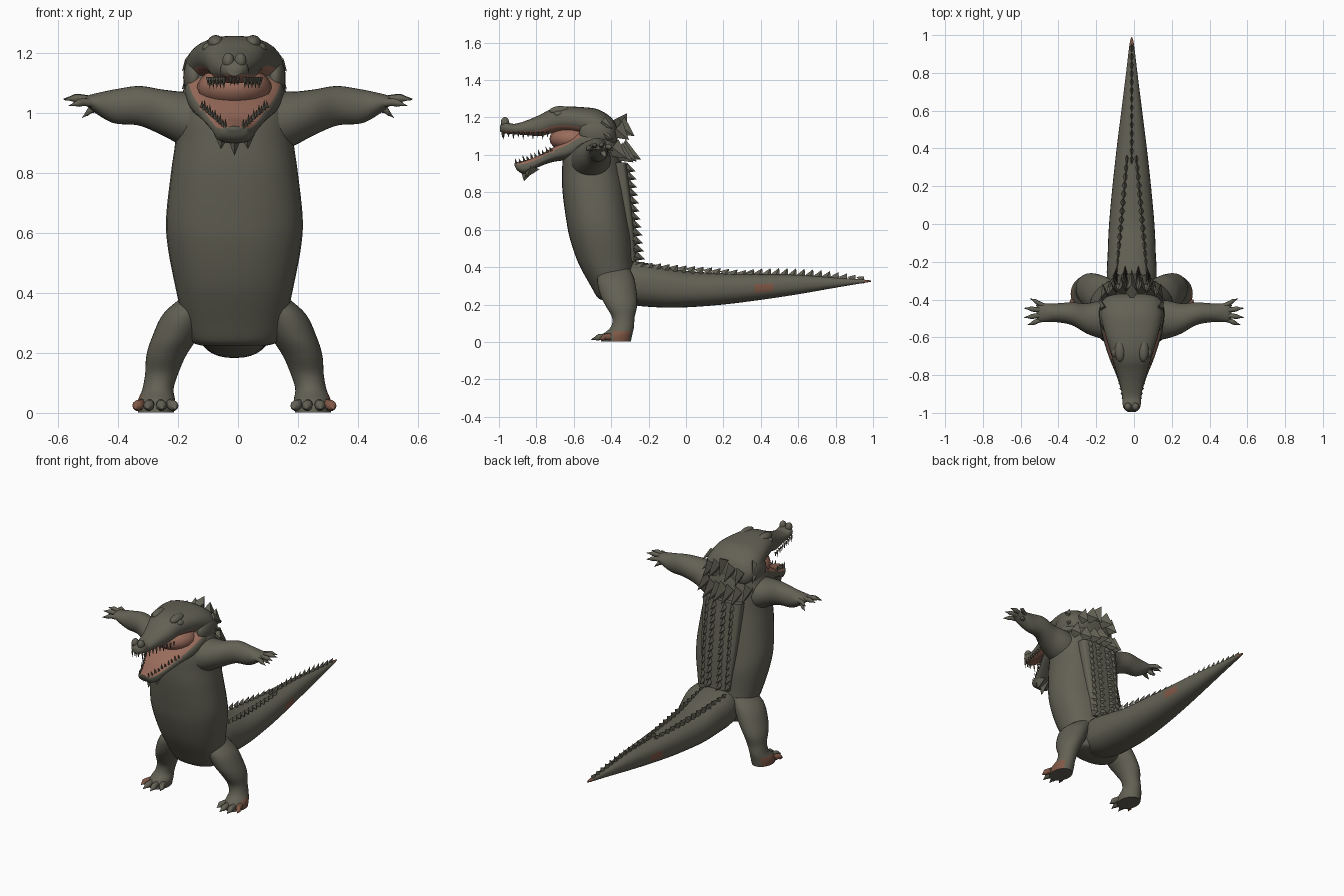
import bpy, bmesh, math
from mathutils import Vector, Matrix

if "Cube" in bpy.data.objects:
    bpy.data.objects.remove(bpy.data.objects["Cube"])

MID = -0.012  # centre line of the body


def material(name, colour):
    mat = bpy.data.materials.new(name)
    mat.use_nodes = True
    mat.diffuse_color = (*colour, 1)
    mat.node_tree.nodes["Principled BSDF"].inputs["Base Color"].default_value = (*colour, 1)
    return mat


HIDE = material("olive_grey_hide", (.125, .12, .09))
FLESH = material("mouth_flesh", (.32, .15, .105))
RUST = material("rusty_skin", (.21, .095, .06))


def finish(name, bm, mats, rule=None, shift=MID, angle=45):
    """Turn a bmesh into an object, painting faces where rule is true."""
    bmesh.ops.recalc_face_normals(bm, faces=bm.faces)
    bm.normal_update()
    if rule:
        for face in bm.faces:
            face.material_index = int(rule(face.calc_center_median(), face.normal))
    mesh = bpy.data.meshes.new(name)
    bm.to_mesh(mesh)
    bm.free()
    for mat in mats:
        mesh.materials.append(mat)
    mesh.shade_smooth()
    mesh.set_sharp_from_angle(angle=math.radians(angle))
    obj = bpy.data.objects.new(name, mesh)
    obj.location.x = shift
    bpy.context.collection.objects.link(obj)
    return obj


def smooth_rings(rings, steps):
    """Catmull-Rom interpolation between rings."""
    rows = [rings[0], *rings, rings[-1]]
    out = []
    for p, q, r, s in zip(rows, rows[1:], rows[2:], rows[3:]):
        for i in range(steps):
            t = i / steps
            out.append([b + t / 2 * (c - a + t * (2 * a - 5 * b + 4 * c - d + t * (3 * (b - c) + d - a)))
                        for a, b, c, d in zip(p, q, r, s)])
    return out + [list(rings[-1])]


def add_loft(bm, rings, plane, power=2, sides=32, steps=6):
    """Skin rings (x, y, z, radius, radius) lying in the given plane."""
    u, v = ("xyz".index(c) for c in plane)
    previous = first = None
    for *centre, ru, rv in smooth_rings(rings, steps):
        loop = []
        for k in range(sides):
            a = math.tau * k / sides
            co = Vector(centre)
            for axis, radius, w in ((u, ru, math.cos(a)), (v, rv, math.sin(a))):
                co[axis] += max(radius, .001) * math.copysign(abs(w) ** (2 / power), w)
            loop.append(bm.verts.new(co))
        if previous:
            for k in range(sides):
                j = (k + 1) % sides
                bm.faces.new((previous[k], previous[j], loop[j], loop[k]))
        first = first or loop
        previous = loop
    bm.faces.new(first)
    bm.faces.new(previous)


def body_loft(name, rows, plane, power=2, mats=(HIDE,), rule=None):
    """Central part from rows of (position, low edge, high edge, half width)."""
    rings = []
    for pos, low, high, width in rows:
        mid, half = (low + high) / 2, (high - low) / 2
        rings.append((0, mid, pos, width, half) if plane == "xy" else (0, pos, mid, width, half))
    bm = bmesh.new()
    add_loft(bm, rings, plane, power)
    return finish(name, bm, mats, rule)


def add_spike(bm, base, tip, wide, deep):
    """Pointed scale: wide across x, deep along the body."""
    base, tip = Vector(base), Vector(tip)
    across = Vector((1, 0, 0))
    along = (tip - base).cross(across).normalized()
    ring = [bm.verts.new(base + across * a * wide + along * b * deep)
            for a, b in ((1, 0), (0, 1), (-1, 0), (0, -1))]
    point = bm.verts.new(tip)
    for k in range(4):
        bm.faces.new((ring[k], ring[k - 1], point))
    bm.faces.new(ring)


def blob(name, centre, radii, mat=HIDE):
    bm = bmesh.new()
    bmesh.ops.create_uvsphere(bm, u_segments=20, v_segments=12, radius=1,
                              matrix=Matrix.Translation(centre) @ Matrix.Diagonal((*radii, 1)))
    return finish(name, bm, (mat,))


def lerp(a, b, t):
    return a + (b - a) * t


# Torso and neck
body_loft("torso", [
    (.225, -.45, -.31, .11), (.24, -.475, -.28, .145), (.3, -.51, -.27, .17),
    (.42, -.575, -.28, .197), (.55, -.62, -.285, .222), (.65, -.64, -.3, .228),
    (.8, -.66, -.32, .212), (.9, -.662, -.335, .198), (1, -.655, -.35, .19),
    (1.08, -.61, -.365, .17), (1.16, -.57, -.39, .14), (1.21, -.52, -.42, .1)], "xy", 2.3)
body_loft("back_shield", [
    (.43, -.33, -.265, .09), (.6, -.35, -.275, .11), (.8, -.37, -.298, .125),
    (.96, -.4, -.318, .13)], "xy", 4)

# Tail with a rusty patch on each flank and a rusty tip
body_loft("tail", [
    (-.42, .24, .38, .09), (-.3, .2, .43, .13), (-.15, .185, .41, .127), (0, .185, .38, .12),
    (.2, .2, .368, .102), (.4, .225, .362, .08), (.6, .255, .358, .055),
    (.8, .29, .343, .03), (.95, .315, .333, .012), (.99, .322, .328, .002)],
    "xz", 2.3, (HIDE, RUST),
    lambda c, n: c.y > .95 or (c.z > .265 and math.hypot(c.y - .42, c.z - .265) < .052))

# Upper head, with a fleshy palate
body_loft("upper_head", [
    (-.995, 1.125, 1.155, .022), (-.97, 1.115, 1.18, .045), (-.92, 1.11, 1.166, .05),
    (-.85, 1.105, 1.185, .062), (-.78, 1.1, 1.215, .082), (-.72, 1.115, 1.245, .1),
    (-.65, 1.12, 1.258, .122), (-.55, 1.1, 1.255, .15), (-.47, 1.04, 1.243, .165),
    (-.4, 1.03, 1.2, .15), (-.37, 1.06, 1.15, .1)],
    "xz", 2.3, (HIDE, FLESH), lambda c, n: n.z < -.55 and c.y < -.56)

# Lower jaw, with a fleshy floor
body_loft("lower_jaw", [
    (-.918, .945, .957, .02), (-.9, .915, .962, .045), (-.86, .9, .972, .062),
    (-.8, .93, .99, .082), (-.72, .96, 1.035, .115), (-.63, .975, 1.085, .145),
    (-.54, 1, 1.14, .165), (-.44, 1.03, 1.12, .16)],
    "xz", 2.6, (HIDE, FLESH), lambda c, n: n.z > .5 and c.y < -.56)
blob("mouth_lining", (0, -.6, 1.085), (.125, .13, .075), FLESH)

# Teeth along both jaws, chin barbs
bm = bmesh.new()
for side in (-1, 1):
    for i in range(10):
        t = i / 9
        y = lerp(-.975, -.74, t)
        x = side * lerp(.035, .088, t)
        add_spike(bm, (x, y, 1.122), (x, y, 1.08 + .012 * (i % 2)), .007, .008)
        y = lerp(-.905, -.72, t)
        x, z = side * lerp(.03, .108, t), lerp(.95, 1.02, t)
        add_spike(bm, (x, y, z), (x, y - .01, z + .034 - .01 * (i % 2)), .007, .008)
for i in (-1, 0, 1):
    x = i * .012
    add_spike(bm, (x, -.98, 1.12), (x, -.982, 1.09), .006, .008)
finish("teeth", bm, (HIDE,))
bm = bmesh.new()
for x, y, z in ((0, -.866, .858), (.045, -.85, .88), (-.045, -.85, .88)):
    add_spike(bm, (x * .9, y + .02, .94), (x, y, z), .032, .05)
finish("chin_barbs", bm, (HIDE,))

# Nostrils, eyes, brows and cheeks
for side, label in ((1, "left"), (-1, "right")):
    blob(label + "_nostril", (side * .02, -.968, 1.175), (.02, .022, .027))
    blob(label + "_brow", (side * .062, -.67, 1.235), (.028, .06, .026))
    blob(label + "_eye", (side * .087, -.68, 1.218), (.02, .026, .018))
    blob(label + "_cheek", (side * .135, -.48, 1.12), (.036, .09, .07))

# Neck frill
bm = bmesh.new()
for side in (-1, 1):
    for x, z, size in ((.05, 1.12, .065), (.1, 1.1, .05), (.04, .985, .075),
                       (.09, .98, .07), (.14, 1, .06)):
        y = -.355 - x * x * 2
        add_spike(bm, (side * x, y, z + .04), (side * x * 1.1, y + size + .02, z - .02), .026, .055)
    for z in (1.04, 1.1, 1.16):
        add_spike(bm, (side * .145, -.45, z + .02), (side * .175, -.39, z - .02), .02, .03)
add_spike(bm, (0, -.36, 1.2), (0, -.315, 1.11), .03, .05)
add_spike(bm, (0, -.35, 1.03), (0, -.24, .975), .03, .06)
finish("neck_frill", bm, (HIDE,))

# Rows of scutes down the back
bm = bmesh.new()
for i in range(12):
    t = i / 11
    z, y = lerp(.93, .46, t), lerp(-.325, -.275, t)
    for x, rise in ((.035, .055), (.085, .035)):
        for side in (-1, 1):
            add_spike(bm, (side * x, y, z), (side * x, y + rise, z - .018), .016, .03)
finish("back_scutes", bm, (HIDE,))

# Tail ridges joining into one crest
bm = bmesh.new()
for i in range(14):
    t = i / 13
    y, x, z = lerp(-.25, .34, t), lerp(.08, .025, t), lerp(.405, .358, t)
    for side in (-1, 1):
        add_spike(bm, (side * x, y, z - .01), (side * x, y + .025, z + .022), .014, .03)
for i in range(14):
    t = i / 13
    y, z = lerp(.34, .93, t), lerp(.355, .328, t)
    rise = .05 * math.sin(math.pi * lerp(.25, .85, t))
    add_spike(bm, (0, y, z), (0, y + .022, z + rise), .012, .028)
finish("tail_crest", bm, (HIDE,))

# Arms and legs
ARM = [(.1, -.51, .965, .11, .11), (.18, -.505, .98, .1, .092), (.25, -.5, 1.002, .08, .077),
       (.33, -.475, 1.025, .06, .066), (.41, -.47, 1.023, .05, .057),
       (.46, -.47, 1.03, .05, .04), (.5, -.47, 1.04, .045, .02), (.515, -.47, 1.04, .03, .01)]
LEG = [(.11, -.38, .39, .06, .08), (.16, -.375, .33, .078, .1), (.2, -.36, .25, .076, .098),
       (.228, -.345, .19, .066, .083), (.243, -.335, .13, .055, .06),
       (.255, -.34, .08, .052, .062), (.26, -.365, .04, .062, .078), (.262, -.375, .002, .06, .08)]
FINGERS = [(.565, -.535, 1.025), (.583, -.495, 1.045), (.583, -.445, 1.048),
           (.55, -.395, 1.035), (.52, -.43, .985)]
TOES = [(.195, -.47, .012), (.24, -.508, .012), (.29, -.505, .012), (.333, -.465, .012)]


def digit(name, root, tip, side, plane, thick, mat, shift):
    """Knuckled toe or finger ending in a claw."""
    root, tip = Vector(root), Vector(tip)
    rings = []
    for t, r in ((0, 1), (.45, .8), (.65, .85), (.8, .45), (1, .05)):
        p = root.lerp(tip, t)
        rings.append((side * p.x, p.y, p.z + .008 * math.sin(t * math.pi), thick * r, thick * r))
    bm = bmesh.new()
    add_loft(bm, rings, plane, sides=10, steps=2)
    finish(name, bm, (mat,), shift=shift)


for side, label in ((1, "left"), (-1, "right")):
    for part, rings, plane, shift in (("arm", ARM, "yz", 0), ("leg", LEG, "xy", MID)):
        bm = bmesh.new()
        add_loft(bm, [(side * x, *rest) for x, *rest in rings], plane)
        finish(f"{label}_{part}", bm, (HIDE, RUST),
               lambda c, n: c.z < .06 and n.x * side > .7 and c.y > -.39, shift)
    for i, tip in enumerate(FINGERS):
        root = (.465, lerp(-.47, tip[1], .4), lerp(1.035, tip[2], .3))
        digit(f"{label}_finger_{i}", root, tip, side, "yz", .016, HIDE, 0)
    for i, tip in enumerate(TOES):
        root = (lerp(.262, tip[0], .6), -.4, .026)
        digit(f"{label}_toe_{i}", root, tip, side, "xz", .021, RUST if i == 3 else HIDE, MID)
